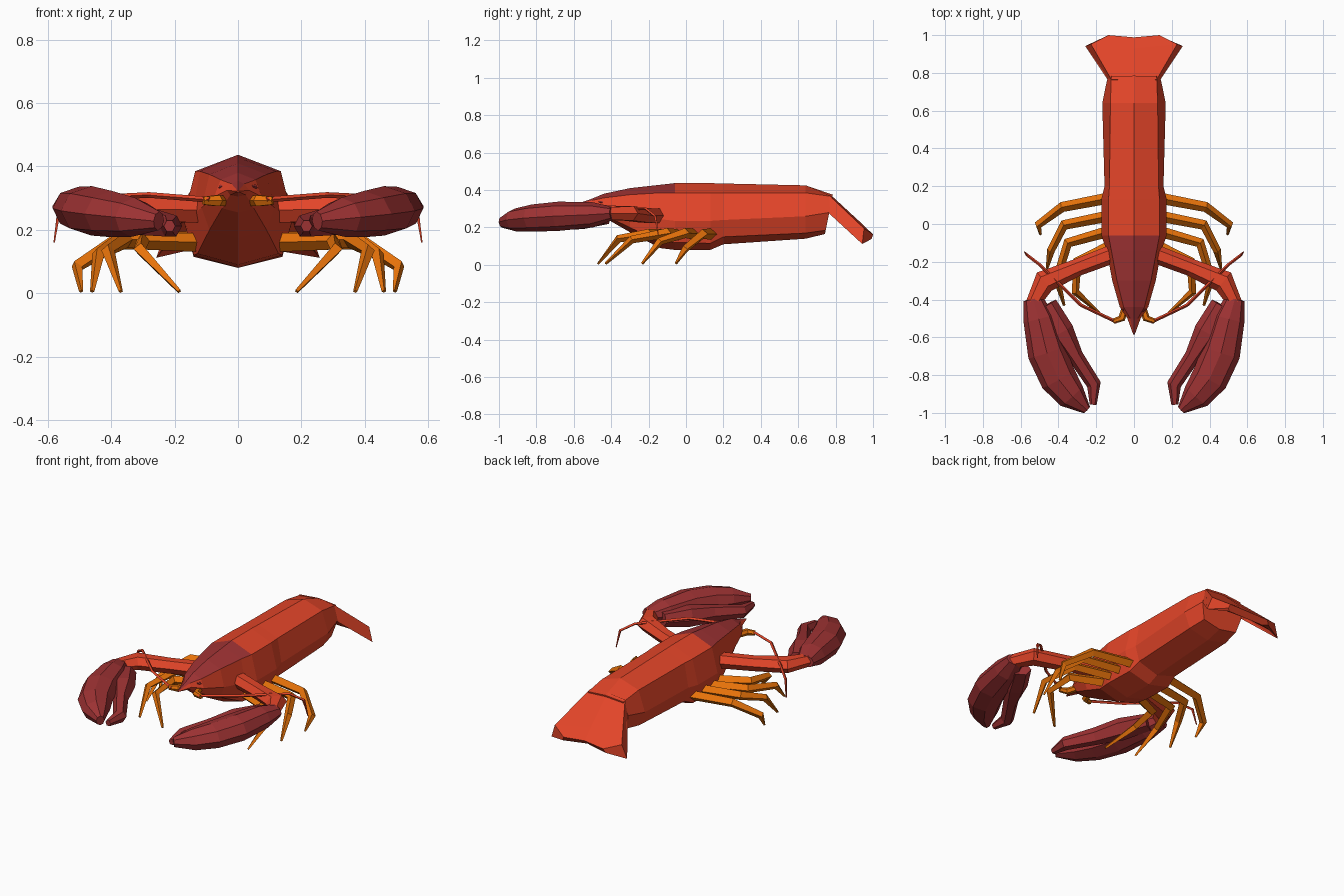
import bpy, bmesh, math
from mathutils import Vector


def material(name, rgb):
    m = bpy.data.materials.new(name)
    m.diffuse_color = (*rgb, 1)
    return m


RED = material("shell red", (0.78, 0.060, 0.022))
MAROON = material("dark maroon", (0.34, 0.032, 0.033))
ORANGE = material("leg orange", (0.80, 0.17, 0.003))


def loft(name, rings, mats, mirror=False):
    """Skin a list of equal-length rings and cap both ends."""
    bm = bmesh.new()
    vs = [[bm.verts.new(p) for p in r] for r in rings]
    n = len(vs[0])
    for a, b in zip(vs, vs[1:]):
        for i in range(n):
            j = (i + 1) % n
            bm.faces.new((a[i], a[j], b[j], b[i]))
    bm.faces.new(vs[0])
    bm.faces.new(vs[-1])
    bmesh.ops.recalc_face_normals(bm, faces=bm.faces)
    me = bpy.data.meshes.new(name)
    bm.to_mesh(me)
    bm.free()
    for m in mats:
        me.materials.append(m)
    ob = bpy.data.objects.new(name, me)
    bpy.context.collection.objects.link(ob)
    if mirror:
        ob.modifiers.new("mirror", 'MIRROR')
    return ob


def limb(name, stations, mat, sides=6):
    """Tapered tube through (x, y, z, half width, half height), mirrored over x."""
    pts = [Vector(s[:3]) for s in stations]
    rings = []
    for i, s in enumerate(stations):
        t = (pts[min(i + 1, len(pts) - 1)] - pts[max(i - 1, 0)]).normalized()
        side = t.cross(Vector((0, 0, 1))).normalized()
        up = side.cross(t)
        rings.append([pts[i] + side * s[3] * math.cos(a) + up * s[4] * math.sin(a)
                      for a in (2 * math.pi * k / sides for k in range(sides))])
    return loft(name, rings, [mat], True)


# Body: y, top z, shoulder x/z, flank x/z, lower x/z, bottom z
sections = [
    (-.585, .325, .002, .324, .004, .322, .002, .320, .319),
    (-.50, .355, .020, .345, .035, .325, .025, .310, .305),
    (-.44, .380, .055, .358, .075, .305, .050, .268, .255),
    (-.30, .410, .090, .375, .115, .270, .090, .200, .175),
    (-.14, .428, .120, .385, .145, .245, .128, .125, .090),
    (-.06, .437, .135, .385, .173, .235, .140, .120, .080),
    (.13, .437, .135, .385, .173, .235, .140, .115, .080),
    (.20, .435, .130, .385, .156, .240, .130, .150, .110),
    (.64, .425, .125, .385, .168, .260, .130, .170, .140),
    (.785, .375, .120, .365, .142, .280, .115, .185, .165)]
rings = []
for y, zt, xs, zs, xm, zm, xl, zl, zb in sections:
    rings.append([(0, y, zt), (xs, y, zs), (xm, y, zm), (xl, y, zl), (0, y, zb),
                  (-xl, y, zl), (-xm, y, zm), (-xs, y, zs)])
# The rear end slants under the tail
rings[-1] = [(x, y - .2 * (.375 - z), z) for x, y, z in rings[-1]]
body = loft("body", rings, [RED, MAROON])
# Dark carapace top ahead of the tail
for f in body.data.polygons:
    if f.center.y < -.08 and f.normal.z > .7:
        f.material_index = 1


# Tail fan: sloping hollow plate with side flanges turned down
def fan_ring(centre, edge, flange, thick):
    half = [edge, flange, (edge[0] - .015, edge[1] - thick, edge[2] - thick)]
    below = (0, centre[0] - thick, centre[1] - thick)
    return ([(0, *centre)] + half + [below] +
            [(-x, y, z) for x, y, z in half[::-1]])


loft("tail_fan", [fan_ring((.765, .382), (.12, .765, .372), (.140, .765, .275), .035),
                  fan_ring((.93, .230), (.228, .952, .195), (.258, .942, .112), .032),
                  fan_ring((.988, .172), (.135, 1.0, .163), (.145, .992, .138), .028)], [RED])

# Claw arms
limb("claw_arm", [(.09, -.15, .262, .05, .046), (.30, -.23, .265, .046, .044),
                  (.475, -.305, .275, .062, .045), (.535, -.42, .275, .038, .038)], RED)
# Claws: palm with fixed finger, and moving finger
limb("claw_palm", [(.535, -.395, .275, .052, .036), (.505, -.50, .268, .082, .068),
                   (.462, -.68, .260, .102, .078), (.400, -.82, .250, .098, .073),
                   (.330, -.91, .240, .078, .062), (.25, -.984, .228, .024, .03)], MAROON, 8)
limb("claw_finger", [(.465, -.43, .258, .06, .045), (.385, -.57, .245, .068, .062),
                     (.310, -.70, .230, .042, .052), (.212, -.85, .212, .038, .038),
                     (.216, -.957, .212, .018, .02)], MAROON)

# Walking legs, rear to front: hip, knee, shin, foot
legs = {"rear_leg": [(.12, .14, .165), (.38, .09, .165), (.508, -.005, .085), (.495, -.055, .006)],
        "mid_rear_leg": [(.12, .045, .165), (.37, -.005, .17), (.44, -.14, .125), (.46, -.235, .006)],
        "mid_front_leg": [(.12, -.035, .16), (.35, -.10, .17), (.41, -.29, .135), (.37, -.43, .006)],
        "front_leg": [(.11, -.11, .16), (.30, -.20, .165), (.31, -.36, .14), (.185, -.47, .006)]}
for name, path in legs.items():
    limb(name, [(*p, r, r) for p, r in zip(path, (.030, .027, .021, .007))], ORANGE, 4)

# Antennae and their orange bases
limb("antenna_base", [(.035, -.41, .292, .018, .018), (.065, -.50, .292, .02, .02),
                      (.11, -.515, .292, .014, .014)], ORANGE)
limb("antenna", [(.09, -.52, .295, .009, .009), (.28, -.43, .31, .009, .009),
                 (.50, -.215, .30, .008, .008), (.565, -.165, .26, .008, .008),
                 (.58, -.148, .16, .003, .003)], RED, 4)

# Small eyes
limb("eye", [(.044, -.465, .338, .004, .004), (.052, -.45, .335, .009, .009),
             (.06, -.435, .332, .004, .004)], MAROON)
